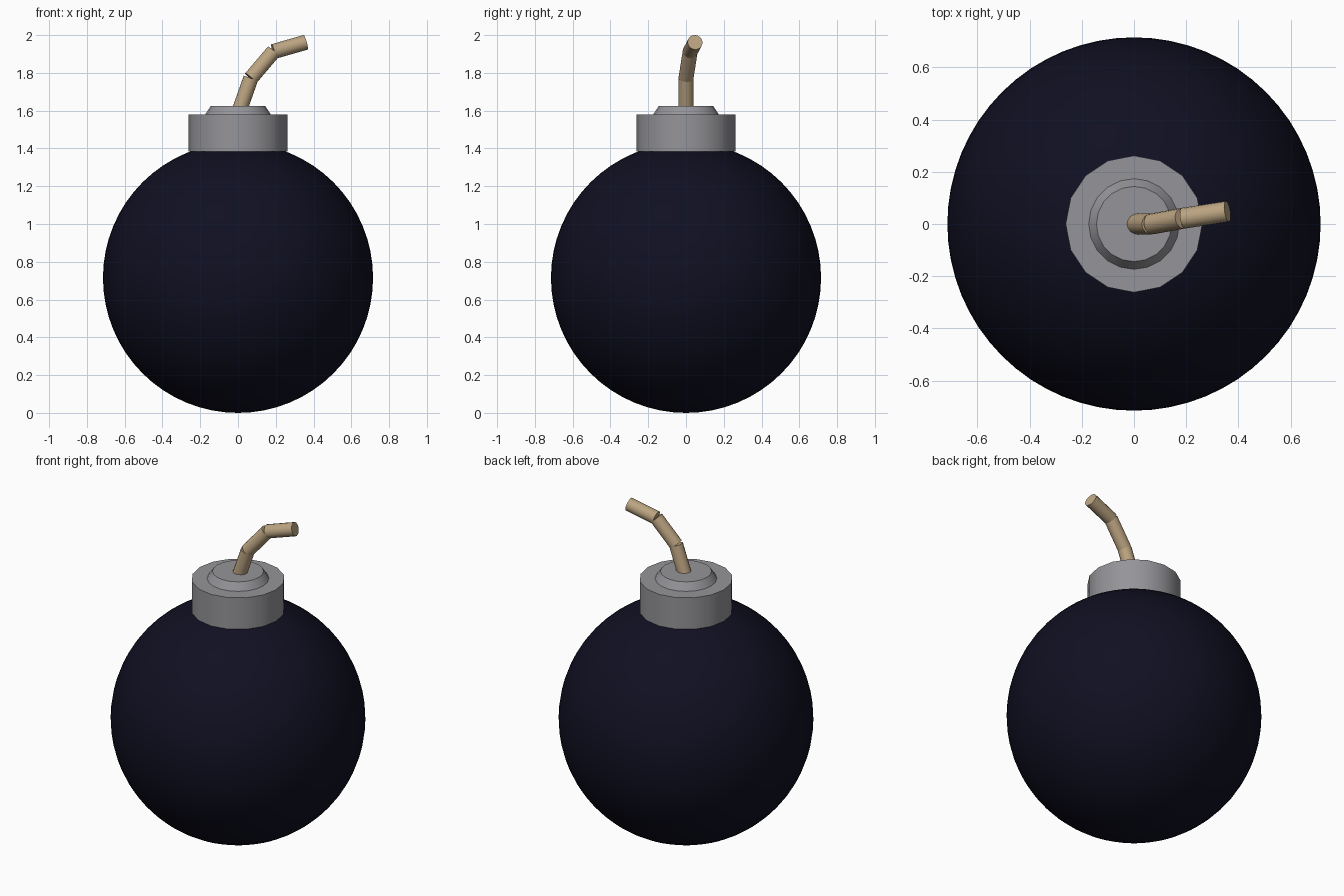
import bpy
import math
from mathutils import Vector

cube = bpy.data.objects.get("Cube")
if cube:
    bpy.data.objects.remove(cube, do_unlink=True)


def material(name, color):
    mat = bpy.data.materials.new(name)
    mat.use_nodes = True
    mat.diffuse_color = (*color, 1)
    bsdf = next(n for n in mat.node_tree.nodes if n.type == "BSDF_PRINCIPLED")
    bsdf.inputs["Base Color"].default_value = (*color, 1)
    return mat


def finish(name, mat):
    obj = bpy.context.object
    obj.name = name
    obj.data.materials.append(mat)
    bpy.ops.object.shade_smooth_by_angle(angle=math.radians(30))
    return obj


def frustum(name, start, end, r1, r2, sides, mat):
    """Capped round bar from start to end."""
    start, end = Vector(start), Vector(end)
    axis = end - start
    bpy.ops.mesh.primitive_cone_add(
        vertices=sides, radius1=r1, radius2=r2, depth=axis.length,
        location=(start + end) / 2,
        rotation=axis.to_track_quat("Z", "Y").to_euler())
    return finish(name, mat)


navy = material("dark navy", (0.005, 0.005, 0.016))
grey = material("metal grey", (0.30, 0.30, 0.32))
tan = material("rope tan", (0.50, 0.37, 0.22))

# Round body
R = 0.715
bpy.ops.mesh.primitive_uv_sphere_add(segments=64, ring_count=32, radius=R, location=(0, 0, R))
finish("body", navy)

# Collar and its bevelled cap
frustum("collar", (0, 0, 1.385), (0, 0, 1.58), 0.262, 0.262, 16, grey)
frustum("collar_cap", (0, 0, 1.575), (0, 0, 1.625), 0.177, 0.144, 20, grey)

# Fuse made of three straight pieces
joints = [(0, 0, 1.58), (0.068, 0, 1.772), (0.188, 0.022, 1.913), (0.358, 0.048, 1.962)]
for i, (a, b) in enumerate(zip(joints, joints[1:])):
    frustum(f"fuse_piece_{i + 1}", a, b, 0.04, 0.04, 16, tan)
